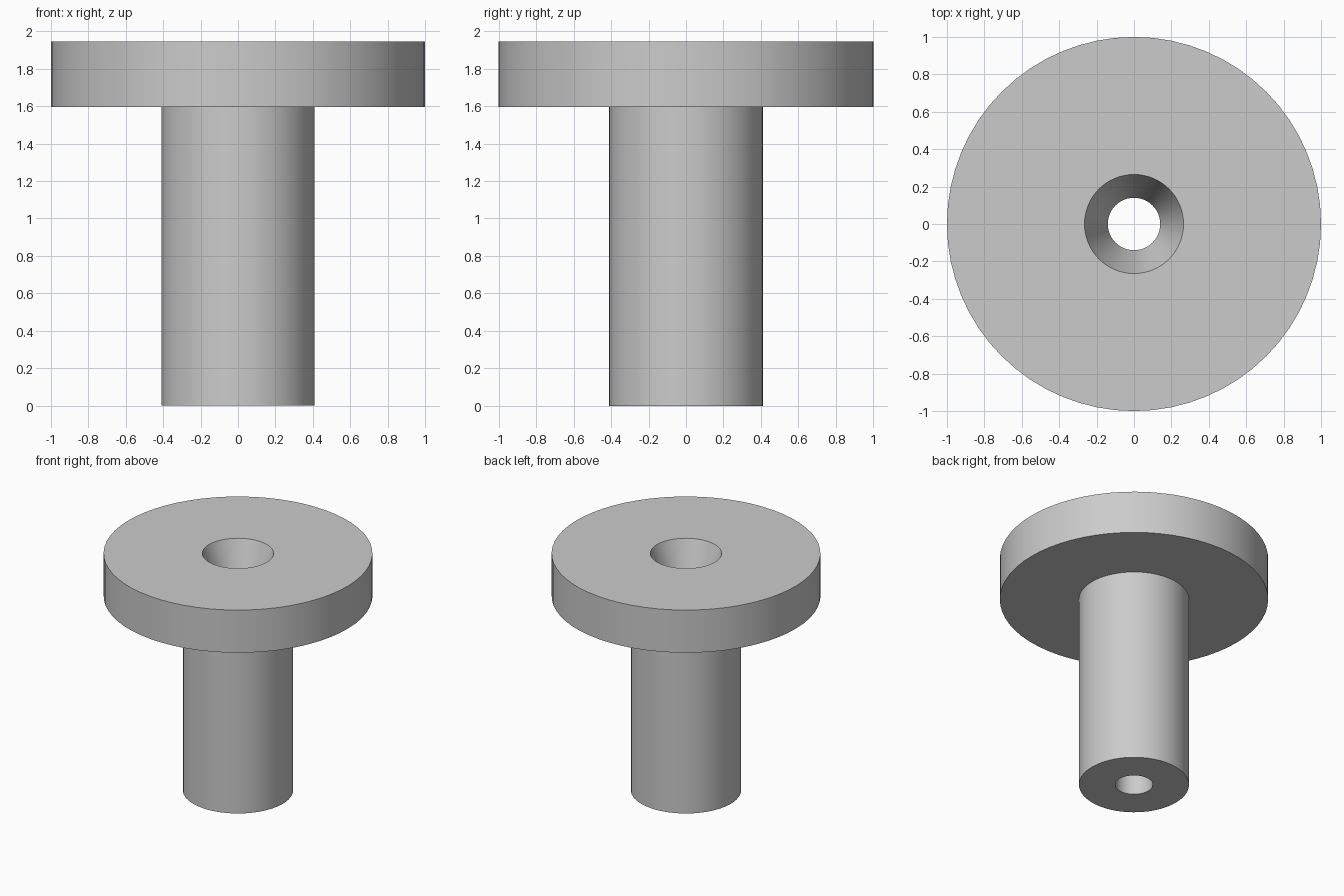
import bpy
import bmesh
import math

cube = bpy.data.objects.get("Cube")
if cube:
    bpy.data.objects.remove(cube, do_unlink=True)

# Plain grey material
grey = bpy.data.materials.new("light_grey")
grey.use_nodes = True
colour = (0.6, 0.6, 0.6, 1)
grey.diffuse_color = colour
grey.node_tree.nodes["Principled BSDF"].inputs["Base Color"].default_value = colour


def lathe(name, profile, segments=64):
    """Spin a closed (radius, height) profile about z."""
    bm = bmesh.new()
    verts = [bm.verts.new((r, 0, z)) for r, z in profile]
    edges = [bm.edges.new((a, b)) for a, b in zip(verts, verts[1:] + verts[:1])]
    bmesh.ops.spin(bm, geom=verts + edges, cent=(0, 0, 0), axis=(0, 0, 1),
                   angle=math.tau, steps=segments, use_merge=True)
    bmesh.ops.remove_doubles(bm, verts=bm.verts[:], dist=0.0001)
    bmesh.ops.recalc_face_normals(bm, faces=bm.faces[:])
    mesh = bpy.data.meshes.new(name)
    bm.to_mesh(mesh)
    bm.free()
    mesh.materials.append(grey)
    obj = bpy.data.objects.new(name, mesh)
    bpy.context.collection.objects.link(obj)
    bpy.ops.object.select_all(action='DESELECT')
    obj.select_set(True)
    bpy.context.view_layer.objects.active = obj
    bpy.ops.object.shade_smooth_by_angle(angle=math.radians(15))
    return obj


# Flanged bushing: stem, wide head, tapered mouth and straight bore
STEM, HEAD, BORE, MOUTH = 0.41, 1.0, 0.14, 0.265
UNDERSIDE, TOP = 1.595, 1.945
lathe("flanged_bushing", [
    (BORE, 0), (STEM, 0), (STEM, UNDERSIDE), (HEAD, UNDERSIDE),
    (HEAD, TOP), (MOUTH, TOP), (BORE, UNDERSIDE),
])
